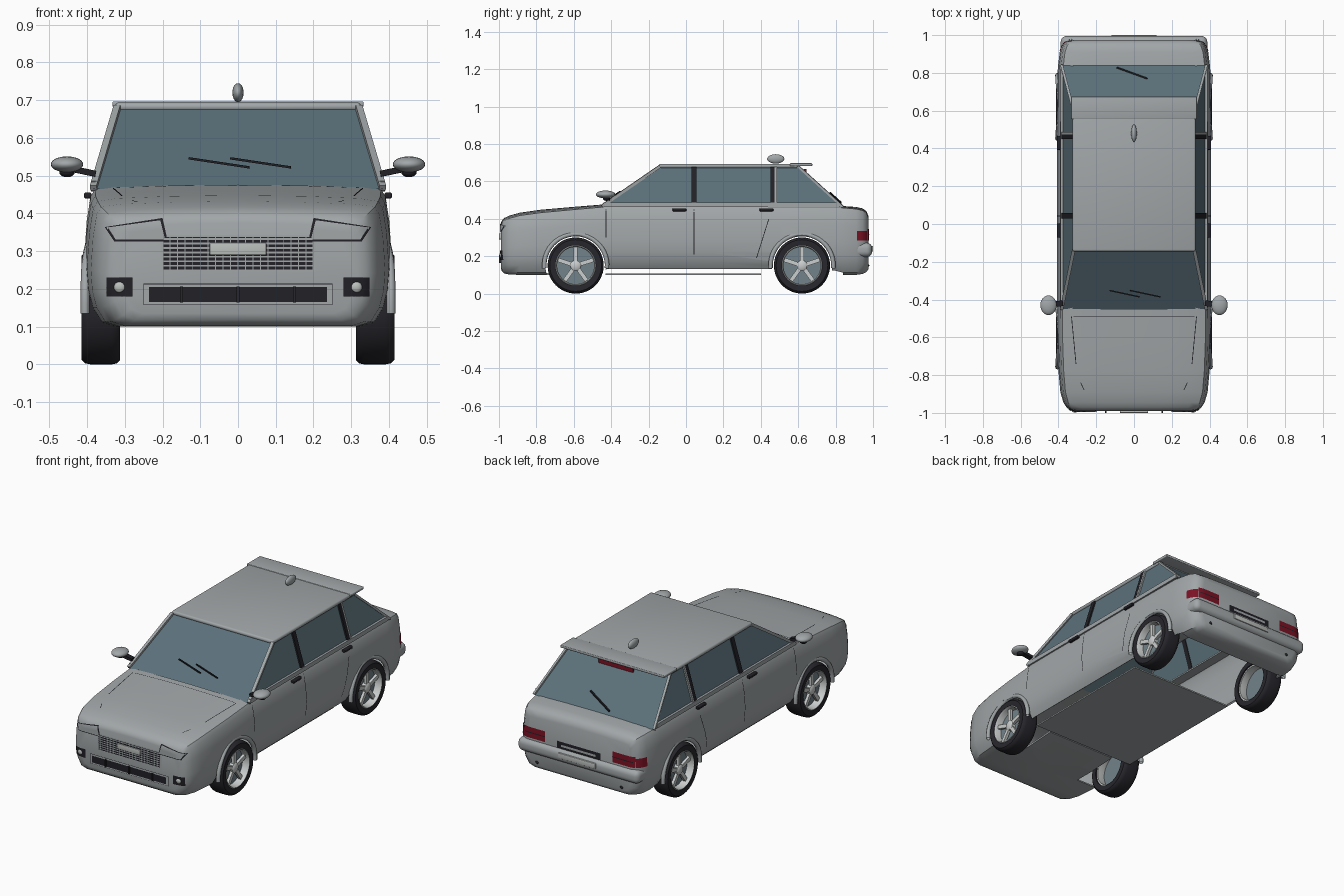
import bpy, bmesh, math
from mathutils import Vector
from mathutils.bvhtree import BVHTree

if "Cube" in bpy.data.objects:
    bpy.data.objects.remove(bpy.data.objects["Cube"])

def mat(name, r, g, b):
    m = bpy.data.materials.new(name)
    m.diffuse_color = (r, g, b, 1)
    m.use_nodes = True
    m.node_tree.nodes["Principled BSDF"].inputs["Base Color"].default_value = m.diffuse_color
    return m

BODY = mat("silver grey paint", .36, .385, .395)
GLASS = mat("blue grey glass", .105, .165, .195)
BLACK = mat("black trim", .015, .015, .02)
TYRE = mat("tyre rubber", .02, .02, .026)
RIM = mat("bright rim", .6, .62, .62)
DISC = mat("wheel backing", .17, .23, .26)
RED = mat("red lamp", .2, .006, .018)
PALE = mat("pale plate", .5, .53, .51)

def finish(name, bm, m, angle=40):
    me = bpy.data.meshes.new(name)
    bm.to_mesh(me)
    bm.free()
    ob = bpy.data.objects.new(name, me)
    bpy.context.collection.objects.link(ob)
    me.materials.append(m)
    smooth(ob, angle)
    return ob

def smooth(ob, angle):
    bpy.ops.object.select_all(action='DESELECT')
    ob.select_set(True)
    bpy.context.view_layer.objects.active = ob
    bpy.ops.object.shade_smooth_by_angle(angle=math.radians(angle))

def box(name, lo, hi, m, bevel=0, segs=3):
    bm = bmesh.new()
    bmesh.ops.create_cube(bm, size=1)
    lo, hi = Vector(lo), Vector(hi)
    for v in bm.verts:
        v.co = Vector([(lo[i] + hi[i]) / 2 + v.co[i] * (hi[i] - lo[i]) for i in range(3)])
    if bevel:
        bmesh.ops.bevel(bm, geom=bm.edges[:], offset=bevel, segments=segs, affect='EDGES', profile=.5)
    return finish(name, bm, m)

def beam(name, p, q, w, d, m):
    p, q = Vector(p), Vector(q)
    rot = (q - p).to_track_quat('Z', 'Y')
    bm = bmesh.new()
    bmesh.ops.create_cube(bm, size=1)
    for v in bm.verts:
        v.co = (p + q) / 2 + rot @ Vector((v.co.x * w, v.co.y * d, v.co.z * (q - p).length))
    return finish(name, bm, m)

def ellipsoid(name, c, r, m):
    bm = bmesh.new()
    bmesh.ops.create_uvsphere(bm, u_segments=24, v_segments=14, radius=1)
    for v in bm.verts:
        v.co = Vector([c[i] + v.co[i] * r[i] for i in range(3)])
    return finish(name, bm, m, 60)

def lathe(name, profile, c, side, m, seg=48):
    """Closed (radius, x) profile turned about the wheel axle."""
    bm = bmesh.new()
    rings = [[bm.verts.new((side * x, c[0] + r * math.cos(a), c[1] + r * math.sin(a))) for r, x in profile]
             for a in (2 * math.pi * i / seg for i in range(seg))]
    n = len(profile)
    for i in range(seg):
        a, b = rings[i], rings[(i + 1) % seg]
        for j in range(n):
            k = (j + 1) % n
            bm.faces.new((a[j], a[k], b[k], b[j]))
    bmesh.ops.recalc_face_normals(bm, faces=bm.faces[:])
    return finish(name, bm, m)

# Lower body shell: stations of y, half width, centre top, shoulder, bottom
STATIONS = [(-.99, .315, .375, .36, .135), (-.984, .34, .392, .377, .118), (-.97, .358, .405, .39, .107),
            (-.945, .374, .417, .402, .102), (-.89, .39, .432, .417, .10), (-.78, .40, .448, .432, .10),
            (-.62, .406, .462, .447, .10), (-.45, .407, .476, .462, .11), (-.42, .407, .48, .465, .12),
            (.1, .407, .48, .465, .12), (.5, .407, .48, .465, .12), (.80, .405, .475, .462, .11),
            (.84, .402, .468, .458, .10), (.91, .393, .463, .452, .10), (.945, .38, .455, .444, .105),
            (.965, .362, .44, .43, .115), (.975, .335, .415, .405, .13)]

def section(y, w, zt, zs, zb):
    h, t = zs - zb, zt - zs
    half = [(0, zb), (.8 * w, zb), (.9 * w, zb + .012), (.96 * w, zb + .05), (.99 * w, zb + .3 * h),
            (w, zb + .48 * h), (.985 * w, zb + .75 * h), (.96 * w, zs - .02), (.93 * w, zs),
            (.8 * w, zs + .5 * t), (.45 * w, zs + .85 * t), (0, zt)]
    return [(x, y, z) for x, z in half] + [(-x, y, z) for x, z in half[-2:0:-1]]

bm = bmesh.new()
rings = [[bm.verts.new(p) for p in section(*s)] for s in STATIONS]
for i, (a, b) in enumerate(zip(rings, rings[1:])):
    cabin = -.46 < STATIONS[i][0] < .83
    for j in range(len(a)):
        k = (j + 1) % len(a)
        if cabin and abs(a[j].co.x + a[k].co.x) / 2 < .85 * STATIONS[i][1]:
            continue
        bm.faces.new((a[j], a[k], b[k], b[j]))
bm.faces.new(rings[0])
bm.faces.new(rings[-1])
bmesh.ops.recalc_face_normals(bm, faces=bm.faces[:])
TREE = BVHTree.FromBMesh(bm)
body = finish("body_shell", bm, BODY)
body.modifiers.new("thickness", 'SOLIDIFY').thickness = .01

# Wheel wells cut through the shell
WHEELS = [("front", -.59), ("rear", .62)]
for end, y in WHEELS:
    for side, tag in ((1, "right"), (-1, "left")):
        prof = [(.0005, .22), (.162, .22), (.162, .6), (.0005, .6)]
        cut = lathe(f"{end}_{tag}_well_cutter", prof, (y, .15), side, BLACK)
        cut.hide_render = True
        cut.hide_viewport = False
        mod = body.modifiers.new("well", 'BOOLEAN')
        mod.object, mod.operation, mod.solver = cut, 'DIFFERENCE', 'EXACT'
bpy.context.view_layer.objects.active = body
for mod in list(body.modifiers):
    bpy.ops.object.modifier_apply(modifier=mod.name)
smooth(body, 40)
for ob in [o for o in bpy.data.objects if o.name.endswith("_cutter")]:
    bpy.data.objects.remove(ob)

RAYS = {'F': (lambda a, b: (a, -3, b), (0, 1, 0)), 'B': (lambda a, b: (a, 3, b), (0, -1, 0)),
        'S': (lambda a, b: (3, a, b), (-1, 0, 0)), 'T': (lambda a, b: (a, b, 3), (0, 0, -1))}

def patch(name, corners, view, m, lift=.003, mirror=False, nu=8, nv=4):
    """Thin plate laid on the body by casting a four-cornered grid onto it."""
    place, d = RAYS[view]
    d = Vector(d)
    c = [Vector(p) for p in corners]
    bm = bmesh.new()
    for s in ((1, -1) if mirror else (1,)):
        grid = {}
        for i in range(nu + 1):
            for j in range(nv + 1):
                p = c[0].lerp(c[1], i / nu).lerp(c[3].lerp(c[2], i / nu), j / nv)
                hit = TREE.ray_cast(Vector(place(*p)), d)[0]
                if hit:
                    hit = hit - d * lift
                    grid[i, j] = bm.verts.new((s * hit.x, hit.y, hit.z))
        for i in range(nu):
            for j in range(nv):
                q = [grid.get(k) for k in ((i, j), (i + 1, j), (i + 1, j + 1), (i, j + 1))]
                if all(q):
                    f = bm.faces.new(q)
                    f.normal_update()
                    if f.normal.dot(Vector((s * d.x, d.y, d.z))) > 0:
                        f.normal_flip()
    return finish(name, bm, m)

def rect(a0, b0, a1, b1):
    return [(a0, b0), (a1, b0), (a1, b1), (a0, b1)]

# Glasshouse: four glass faces, roof, pillars
bm = bmesh.new()
base = [bm.verts.new(p) for p in ((-.383, -.45, .465), (.383, -.45, .465), (.383, .84, .46), (-.383, .84, .46))]
top = [bm.verts.new(p) for p in ((-.318, -.14, .677), (.318, -.14, .677), (.318, .60, .677), (-.318, .60, .677))]
for i in range(4):
    bm.faces.new((base[i], base[(i + 1) % 4], top[(i + 1) % 4], top[i]))
finish("window_glass", bm, GLASS)
box("roof", (-.326, -.145, .671), (.326, .60, .694), BODY, .01)
box("roof_spoiler", (-.333, .555, .682), (.333, .675, .697), BODY, .004)
ellipsoid("roof_antenna", (0, .48, .72), (.015, .046, .025), BODY)
for s, tag in ((1, "right"), (-1, "left")):
    beam(f"{tag}_windscreen_pillar", (s * .383, -.45, .467), (s * .32, -.14, .68), .018, .016, BODY)
    beam(f"{tag}_rear_pillar", (s * .383, .84, .462), (s * .32, .60, .68), .014, .012, BODY)
    beam(f"{tag}_belt_rail", (s * .382, -.44, .474), (s * .382, .82, .474), .014, .024, BODY)
    for n, y, w, m in (("middle", .043, .028, BLACK), ("rear_door", .462, .022, BLACK), ("quarter", .48, .012, BODY)):
        beam(f"{tag}_{n}_pillar", (s * .381, y, .478), (s * .321, y, .675), w, .012, m)
    # Door mirrors and handles
    ellipsoid(f"{tag}_mirror", (s * .453, -.43, .53), (.043, .052, .021), BODY)
    beam(f"{tag}_mirror_arm", (s * .378, -.42, .505), (s * .44, -.425, .518), .03, .016, BLACK)
    ellipsoid(f"{tag}_mirror_foot", (s * .453, -.425, .508), (.02, .02, .012), BLACK)
    for n, y in (("front", -.035), ("rear", .43)):
        box(f"{tag}_{n}_handle", (min(s * .388, s * .408), y - .037, .44), (max(s * .388, s * .408), y + .037, .455), BLACK, .004)
    # Wheels and arch flares
    for end, y in WHEELS:
        c, nm = (y, .15), f"{end}_{tag}"
        lathe(nm + "_tyre", [(.108, .312), (.138, .312), (.147, .32), (.15, .335), (.15, .39), (.147, .405),
                             (.138, .414), (.108, .412)], c, s, TYRE)
        lathe(nm + "_rim", [(.099, .32), (.11, .32), (.11, .41), (.104, .414), (.099, .405)], c, s, RIM)
        lathe(nm + "_rim_back", [(.0005, .365), (.102, .365), (.102, .372), (.0005, .372)], c, s, DISC)
        lathe(nm + "_hub", [(.0005, .37), (.028, .37), (.028, .396), (.02, .402), (.0005, .402)], c, s, RIM, 20)
        for k in range(5):
            a = math.pi / 2 + k * math.tau / 5
            u = Vector((0, math.cos(a), math.sin(a)))
            o = Vector((s * .388, y, .15))
            beam(f"{nm}_spoke_{k}", o + u * .02, o + u * .103, .016, .022, RIM)
        cu = bpy.data.curves.new(nm + "_arch", 'CURVE')
        cu.dimensions, cu.bevel_depth, cu.bevel_resolution = '3D', .012, 2
        sp = cu.splines.new('POLY')
        sp.points.add(24)
        for i, pt in enumerate(sp.points):
            a = math.radians(-5 + 190 * i / 24)
            pt.co = (s * (.405 - .012 * max(0, math.sin(a)) ** 4), y + .168 * math.cos(a), .15 + .168 * math.sin(a), 1)
        cu.materials.append(BODY)
        bpy.context.collection.objects.link(bpy.data.objects.new(nm + "_arch", cu))

# Floor panel
box("floor_panel", (-.33, -.43, .10), (.33, .40, .108), BODY)

# Wipers and high brake lamp
beam("wiper_a", (-.13, -.352, .546), (.03, -.386, .522), .007, .006, BLACK)
beam("wiper_b", (-.02, -.352, .546), (.14, -.386, .522), .007, .006, BLACK)
beam("rear_wiper", (-.09, .828, .486), (.07, .77, .538), .008, .008, BLACK)
beam("high_brake_lamp", (-.11, .637, .654), (.11, .637, .654), .012, .022, RED)

# Front: lamps, grille, lower intake, fog lamps
patch("headlamp_surround", [(.186, .326), (.328, .326), (.353, .364), (.2, .388)], 'F', BLACK, .002, True, 12)
patch("headlamp_inner", [(.193, .331), (.324, .331), (.345, .363), (.206, .382)], 'F', BODY, .004, True, 12)
patch("grille_frame", rect(-.205, .246, .205, .342), 'F', BODY, .002)
patch("grille_back", rect(-.197, .252, .197, .337), 'F', BLACK, .0035)
for i in range(7):
    z = .259 + i * .0118
    patch(f"grille_bar_{i}", rect(-.197, z, .197, z + .0045), 'F', BODY, .005, nv=1)
for i in range(19):
    x = -.18 + i * .02
    patch(f"grille_rib_{i}", rect(x - .0012, .252, x + .0012, .337), 'F', BODY, .0045, nu=1)
box("front_plate", (-.075, -1.0, .29), (.075, -.985, .322), PALE, .003)
patch("intake_edge", rect(-.251, .157, .251, .214), 'F', BLACK, .0015)
patch("intake_surround", rect(-.249, .159, .249, .212), 'F', BODY, .0025)
patch("lower_intake", rect(-.236, .166, .236, .205), 'F', BLACK, .004)
for x in (-.15, 0, .15):
    box("intake_divider", (x - .004, -1.0, .164), (x + .004, -.985, .207), TYRE)
patch("fog_lamp_housing", rect(.28, .18, .348, .23), 'F', BLACK, .004, True)
for s in (1, -1):
    ellipsoid("fog_lamp", (s * .313, -.988, .205), (.016, .01, .016), PALE)

# Rear: bumper, lamps, plate recess
box("rear_bumper", (-.388, .85, .195), (.388, .995, .272), BODY, .03, 5)
patch("tail_lamp", rect(.215, .283, .355, .345), 'B', RED, .004, True)
patch("tail_lamp_line", rect(.215, .312, .345, .317), 'B', BLACK, .006, True, nv=1)
patch("tail_lamp_side", rect(.915, .283, .968, .335), 'S', RED, .004, True)
patch("plate_recess", rect(-.14, .272, .14, .312), 'B', BLACK, .004)
patch("plate_rail", rect(-.11, .285, .11, .297), 'B', BODY, .007, nv=1)
box("rear_plate", (-.12, .98, .225), (.12, 1.0, .255), PALE, .003)
for s in (1, -1):
    ellipsoid("bumper_sensor", (s * .27, .968, .15), (.012, .012, .01), BLACK)

# Panel gaps on doors and bonnet
patch("front_door_gap", rect(-.43, .30, -.426, .45), 'S', BLACK, .002, True, 1)
patch("middle_door_gap", rect(.041, .13, .045, .45), 'S', BLACK, .002, True, 1)
patch("rear_door_gap", [(.375, .19), (.379, .19), (.445, .40), (.441, .40)], 'S', BLACK, .002, True, 1)
patch("bonnet_gap", [(.305, -.74), (.309, -.74), (.333, -.49), (.329, -.49)], 'T', BLACK, .002, True, 1, 8)
patch("bonnet_rear_gap", rect(-.32, -.49, .32, -.487), 'T', BLACK, .002, nv=1)
patch("bonnet_front_gap", [(.262, -.88), (.266, -.88), (.284, -.84), (.28, -.84)], 'T', BLACK, .002, True, 1)
